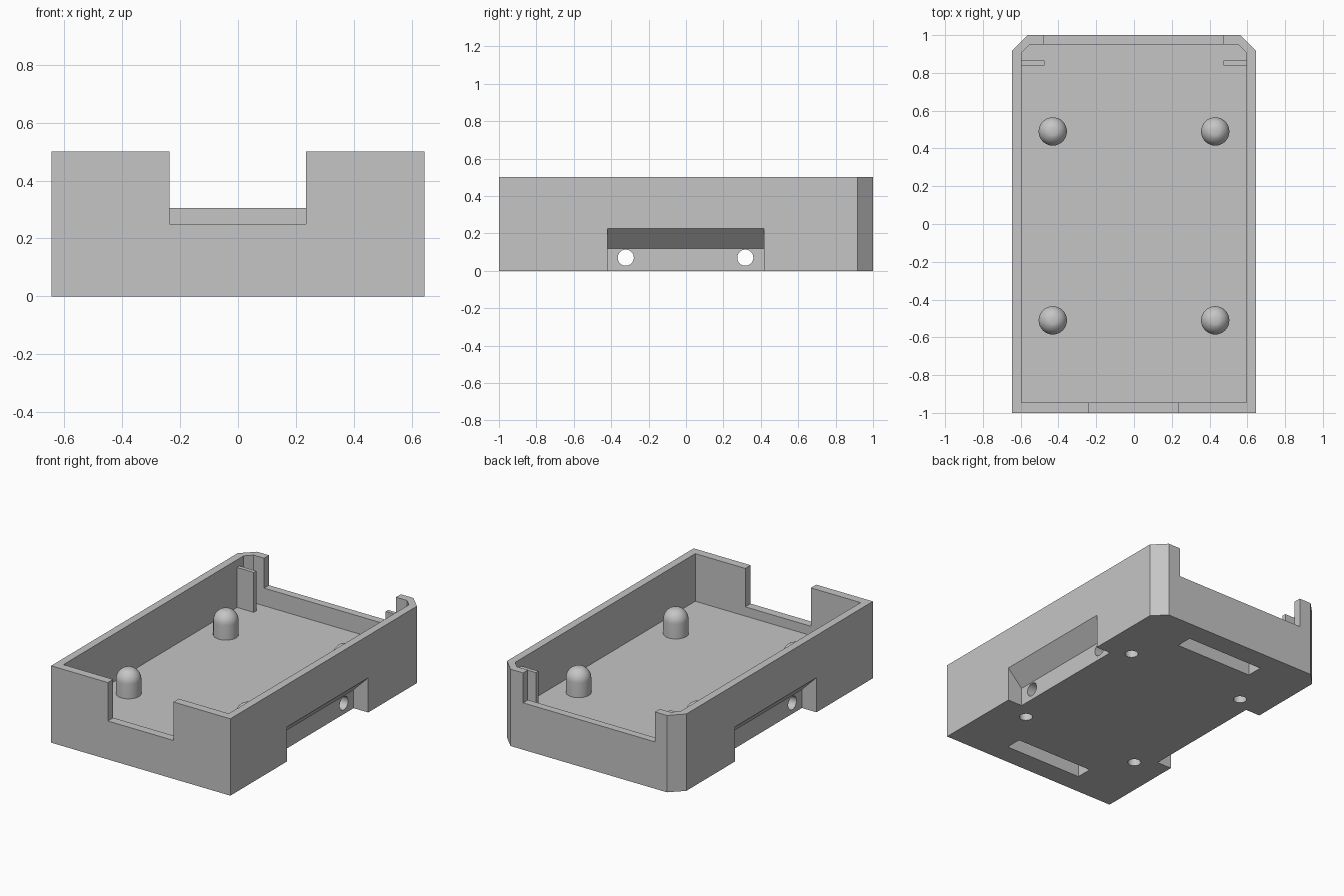
import bpy, bmesh, math
from mathutils import Vector, Matrix

if "Cube" in bpy.data.objects:
    bpy.data.objects.remove(bpy.data.objects["Cube"], do_unlink=True)

# Single plain grey material
GREY = (0.56, 0.56, 0.56, 1)
mat = bpy.data.materials.new("light_grey_plastic")
mat.use_nodes = True
mat.diffuse_color = GREY
bsdf = next(n for n in mat.node_tree.nodes if n.type == 'BSDF_PRINCIPLED')
bsdf.inputs["Base Color"].default_value = GREY

HALF_X, HEIGHT, FLOOR = 0.645, 0.5, 0.19
INNER_X = 0.595
POST_X, POST_Y = 0.43, (-0.51, 0.49)


def make_object(name, bm):
    bmesh.ops.recalc_face_normals(bm, faces=bm.faces)
    mesh = bpy.data.meshes.new(name)
    bm.to_mesh(mesh)
    bm.free()
    mesh.materials.append(mat)
    obj = bpy.data.objects.new(name, mesh)
    bpy.context.collection.objects.link(obj)
    return obj


def prism(name, points, axis, start, end):
    """Extrude a 2D outline along x, y or z."""
    place = {'x': lambda u, v, t: (t, u, v),
             'y': lambda u, v, t: (u, t, v),
             'z': lambda u, v, t: (u, v, t)}[axis]
    bm = bmesh.new()
    face = bm.faces.new([bm.verts.new(place(u, v, start)) for u, v in points])
    grown = bmesh.ops.extrude_face_region(bm, geom=[face])
    verts = [g for g in grown["geom"] if isinstance(g, bmesh.types.BMVert)]
    shift = Vector(place(0, 0, end - start))
    bmesh.ops.translate(bm, verts=verts, vec=shift)
    return make_object(name, bm)


def box(name, x0, x1, y0, y1, z0, z1):
    return prism(name, [(x0, y0), (x1, y0), (x1, y1), (x0, y1)], 'z', z0, z1)


def circle(u, v, r, n=32):
    return [(u + r * math.cos(2 * math.pi * i / n),
             v + r * math.sin(2 * math.pi * i / n)) for i in range(n)]


def tray_outline(hx, front, back, cut):
    """Rectangle with both rear corners chamfered."""
    return [(-hx, front), (hx, front), (hx, back - cut),
            (hx - cut, back), (-hx + cut, back), (-hx, back - cut)]


def lathe(name, profile, x, y, steps=32):
    bm = bmesh.new()
    verts = [bm.verts.new((r, 0, z)) for r, z in profile]
    edges = [bm.edges.new(pair) for pair in zip(verts, verts[1:])]
    bmesh.ops.spin(bm, geom=verts + edges, cent=(0, 0, 0), axis=(0, 0, 1),
                   angle=2 * math.pi, steps=steps)
    bmesh.ops.remove_doubles(bm, verts=bm.verts, dist=0.0001)
    bm.transform(Matrix.Translation((x, y, 0)))
    return make_object(name, bm)


# Tray body and the shapes removed from it
body = prism("tray_body", tray_outline(HALF_X, -1, 1, 0.082), 'z', 0, HEIGHT)
cutters = [
    prism("cavity_cutter", tray_outline(INNER_X, -0.945, 0.95, 0.043), 'z', FLOOR, 0.7),
    box("front_opening_cutter", -0.237, 0.235, -1.1, -0.9, 0.25, 0.7),
    box("back_opening_cutter", -0.477, 0.472, 0.9, 1.1, 0.305, 0.7),
]

# Undercut recess along each side, with a sloped roof
for side in (-1, 1):
    wedge = [(0.54, -0.1), (0.54, 0.12), (0.8, 0.38), (0.8, -0.1)]
    cutters.append(prism("side_recess_cutter", [(side * u, v) for u, v in wedge],
                         'y', -0.42, 0.417))

# Cross holes running from side to side
for y in (-0.322, 0.317):
    cutters.append(prism("cross_hole_cutter", circle(y, 0.07, 0.043), 'x', -0.8, 0.8))

# Blind slots in the underside
for side in (-1, 1):
    y0, y1 = sorted((side * 0.753, side * 0.86))
    cutters.append(box("base_slot_cutter", -0.28, 0.28, y0, y1, -0.1, 0.12))

# Screw bores below each post
for x in (-POST_X, POST_X):
    for y in POST_Y:
        cutters.append(prism("screw_bore_cutter", circle(x, y, 0.04), 'z', -0.1, 0.25))

for cutter in cutters:
    mod = body.modifiers.new(cutter.name, 'BOOLEAN')
    mod.operation = 'DIFFERENCE'
    mod.solver = 'EXACT'
    mod.object = cutter

# Bake the cuts and drop the cutters
bpy.context.view_layer.update()
graph = bpy.context.evaluated_depsgraph_get()
cut_mesh = bpy.data.meshes.new_from_object(body.evaluated_get(graph))
body.modifiers.clear()
body.data = cut_mesh
for cutter in cutters:
    bpy.data.objects.remove(cutter, do_unlink=True)
parts = [body]

# Domed posts, hollow underneath and flattened at the tip
R, DOME = 0.075, 0.285
tip = math.acos(0.024 / R)
dome = [(R * math.cos(tip * i / 8), DOME + R * math.sin(tip * i / 8)) for i in range(9)]
profile = ([(0, 0.3), (0.04, 0.3), (0.04, FLOOR - 0.005), (R, FLOOR - 0.005)]
           + dome + [(0, dome[-1][1])])
for x, side in ((-POST_X, "right"), (POST_X, "left")):
    for y, end in zip(POST_Y, ("front", "back")):
        parts.append(lathe(f"{end}_{side}_post", profile, x, y))

# Thin retaining tabs near the back wall
for side, label in ((-1, "right"), (1, "left")):
    x0, x1 = sorted((side * 0.475, side * (INNER_X + 0.01)))
    parts.append(box(f"{label}_retaining_tab", x0, x1, 0.84, 0.866, FLOOR - 0.01, 0.45))

# Smooth the round surfaces, keep hard edges
bpy.ops.object.select_all(action='DESELECT')
for part in parts:
    part.select_set(True)
bpy.context.view_layer.objects.active = body
bpy.ops.object.shade_smooth_by_angle(angle=math.radians(30))
